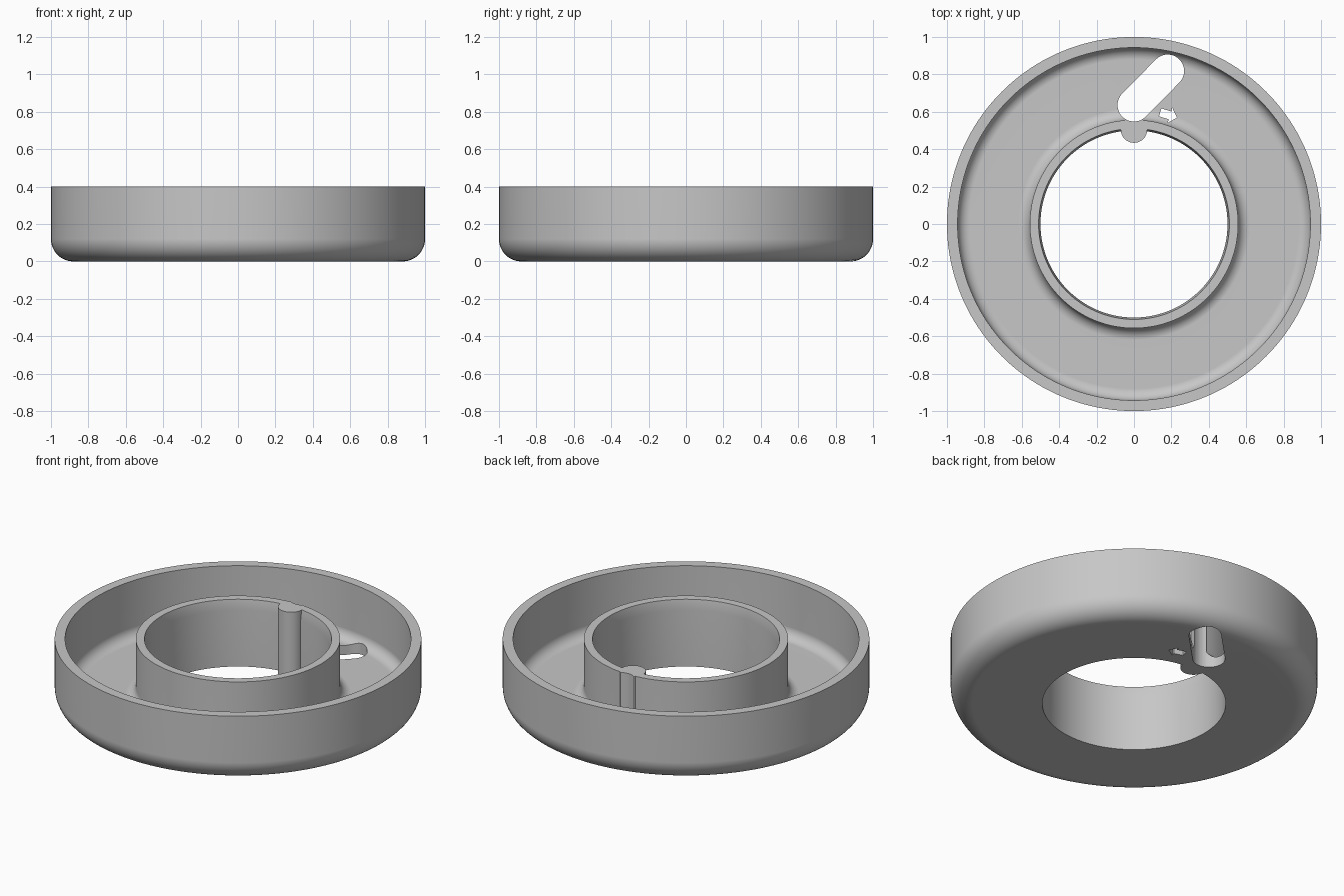
import bpy, bmesh, math
from mathutils import Matrix, Vector

cube = bpy.data.objects.get("Cube")
if cube:
    bpy.data.objects.remove(cube, do_unlink=True)

HEIGHT, WALL = 0.4, 0.057
OUTER, HOLE = 1.0, 0.5
ROUND = 0.12
SEGMENTS = 160

grey = bpy.data.materials.new("plain grey")
grey.use_nodes = True
colour = (0.57, 0.57, 0.57, 1)
grey.diffuse_color = colour
grey.node_tree.nodes["Principled BSDF"].inputs["Base Color"].default_value = colour


def make_object(name, bm):
    bmesh.ops.recalc_face_normals(bm, faces=bm.faces)
    mesh = bpy.data.meshes.new(name)
    bm.to_mesh(mesh)
    bm.free()
    mesh.materials.append(grey)
    obj = bpy.data.objects.new(name, mesh)
    bpy.context.collection.objects.link(obj)
    return obj


def arc(cx, cy, r, start, end, steps):
    angles = [math.radians(start + (end - start) * i / steps) for i in range(steps + 1)]
    return [(cx + r * math.cos(a), cy + r * math.sin(a)) for a in angles]


def revolve(name, profile):
    bm = bmesh.new()
    rings = []
    for i in range(SEGMENTS):
        turn = Matrix.Rotation(math.tau * i / SEGMENTS, 3, "Z")
        rings.append([bm.verts.new(turn @ Vector((r, 0, z))) for r, z in profile])
    count = len(profile)
    for i, ring in enumerate(rings):
        after = rings[(i + 1) % SEGMENTS]
        for j in range(count):
            k = (j + 1) % count
            bm.faces.new((ring[j], after[j], after[k], ring[k]))
    return make_object(name, bm)


def prism(name, outline, low, high):
    bm = bmesh.new()
    base = bm.faces.new([bm.verts.new((x, y, low)) for x, y in outline])
    up = bmesh.ops.extrude_face_region(bm, geom=[base])["geom"]
    bmesh.ops.translate(bm, vec=(0, 0, high - low),
                        verts=[v for v in up if isinstance(v, bmesh.types.BMVert)])
    return make_object(name, bm)


def combine(target, tool, operation):
    mod = target.modifiers.new(operation.title(), "BOOLEAN")
    mod.operation, mod.solver, mod.object = operation, "EXACT", tool
    bpy.context.view_layer.objects.active = target
    bpy.ops.object.modifier_apply(modifier=mod.name)
    bpy.data.objects.remove(tool, do_unlink=True)


# Ring-shaped tray: rounded outside, filleted inside, with a hub round the hole
fillet = ROUND - WALL
rim, hub = OUTER - WALL, HOLE + WALL
profile = [(HOLE, 0)]
profile += arc(OUTER - ROUND, ROUND, ROUND, -90, 0, 12)
profile += [(OUTER, HEIGHT), (rim, HEIGHT)]
profile += arc(rim - fillet, WALL + fillet, fillet, 0, -90, 8)
profile += arc(hub + fillet, WALL + fillet, fillet, 270, 180, 8)
profile += [(hub, HEIGHT), (HOLE + 0.01, HEIGHT), (HOLE, HEIGHT - 0.06)]
tray = revolve("ring_tray", profile)

# Round key pin on the hub
combine(tray, prism("key_pin", arc(0, 0.505, 0.071, 0, 352.5, 47), 0, HEIGHT), "UNION")

# Slanted slot that also grazes the hub
slot = arc(0.18, 0.818, 0.088, -45, 135, 24) + arc(0, 0.636, 0.088, 135, 315, 24)
combine(tray, prism("slot_cutter", slot, -0.1, HEIGHT + 0.1), "DIFFERENCE")

# Small arrow-shaped opening beside the slot
half = [(-0.047, 0.022), (0.008, 0.022), (0.008, 0.042), (0.047, 0)]
arrow = half + [(x, -y) for x, y in reversed(half[:-1])]
turn = Matrix.Rotation(math.radians(-17), 2)
arrow = [turn @ Vector(p) + Vector((0.185, 0.583)) for p in arrow]
combine(tray, prism("arrow_cutter", arrow, -0.1, HEIGHT + 0.1), "DIFFERENCE")

# Smooth curves with crisp edges
bpy.ops.object.select_all(action="DESELECT")
tray.select_set(True)
bpy.context.view_layer.objects.active = tray
bpy.ops.object.shade_smooth_by_angle(angle=math.radians(30))
weighted = tray.modifiers.new("Weighted normals", "WEIGHTED_NORMAL")
weighted.keep_sharp = True
